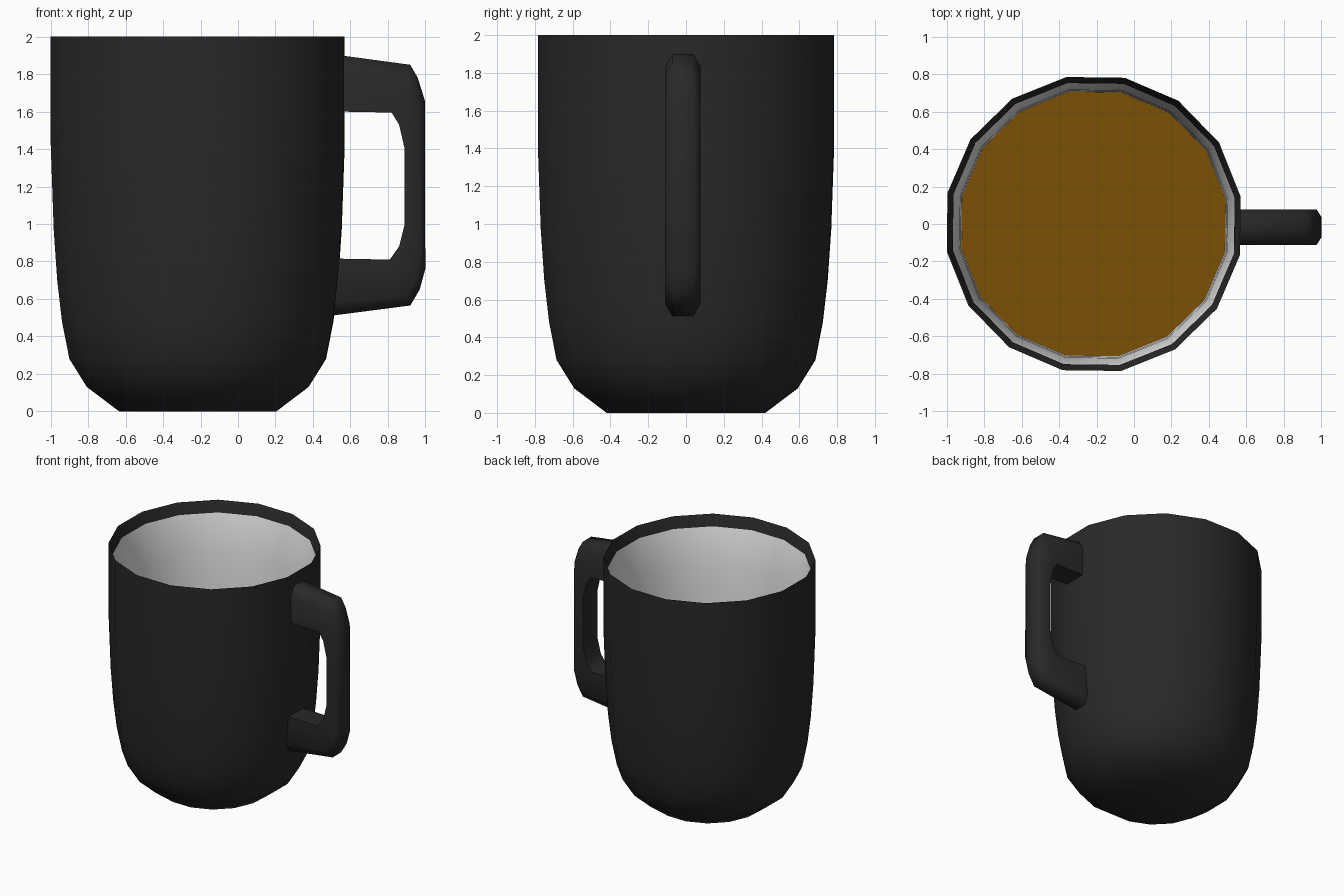
import bpy, bmesh, math

if "Cube" in bpy.data.objects:
    bpy.data.objects.remove(bpy.data.objects["Cube"])

def material(name, rgb):
    m = bpy.data.materials.new(name)
    m.diffuse_color = (*rgb, 1)
    m.use_nodes = True
    m.node_tree.nodes["Principled BSDF"].inputs["Base Color"].default_value = m.diffuse_color
    return m

black = material("black_glaze", (0.022, 0.022, 0.022))
white = material("white_inside", (0.8, 0.8, 0.8))
brown = material("coffee_brown", (0.2, 0.08, 0.001))

CX, SIDES, TURN = -0.215, 16, math.radians(10.5)

def finish(name, bm, mats, angle=40):
    me = bpy.data.meshes.new(name)
    bm.to_mesh(me)
    bm.free()
    ob = bpy.data.objects.new(name, me)
    bpy.context.collection.objects.link(ob)
    for m in mats:
        me.materials.append(m)
    bpy.ops.object.select_all(action='DESELECT')
    ob.select_set(True)
    bpy.context.view_layer.objects.active = ob
    bpy.ops.object.shade_smooth_by_angle(angle=math.radians(angle))
    return ob

def ring(bm, r, z):
    return [bm.verts.new((CX + r * math.cos(TURN + i * math.tau / SIDES),
                          r * math.sin(TURN + i * math.tau / SIDES), z)) for i in range(SIDES)]

def bridge(bm, a, b, mat=0):
    n = len(a)
    for i in range(n):
        j = (i + 1) % n
        bm.faces.new((a[i], a[j], b[j], b[i])).material_index = mat

# Cup: outer wall up to the rim, sloped dark lip, then white inside wall
outer = [(.427, 0), (.602, .13), (.697, .28), (.737, .48), (.763, .70),
         (.782, .97), (.798, 1.42), (.798, 2)]
inner = [(.765, 1.91), (.728, 1.6), (.722, 1.4), (.717, 1.14)]
bm = bmesh.new()
rings = [ring(bm, r, z) for r, z in outer + inner]
for k in range(len(rings) - 1):
    bridge(bm, rings[k], rings[k + 1], 1 if k >= len(outer) else 0)
bm.faces.new(rings[0][::-1])
finish("cup", bm, [black, white])

# Coffee surface
bm = bmesh.new()
bm.faces.new(ring(bm, .718, 1.15))
finish("coffee", bm, [brown])

# Handle: six-sided section, outer corners chamfered, swept along paired outer/inner points
path = [((.55, 1.9), (.55, 1.6)), ((.92, 1.85), (.82, 1.595)), ((.96, 1.78), (.86, 1.53)),
        ((.997, 1.66), (.89, 1.4)), ((1, .76), (.89, 1.0)), ((.97, .65), (.86, .88)),
        ((.92, .565), (.81, .81)), ((.495, .51), (.535, .815))]
section = [(0, .055), (.23, .095), (1, .095), (1, -.095), (.23, -.095), (0, -.055)]
bm = bmesh.new()
loops = [[bm.verts.new((o[0] + (i[0] - o[0]) * t, y - .017, o[1] + (i[1] - o[1]) * t))
          for t, y in section] for o, i in path]
for a, b in zip(loops, loops[1:]):
    bridge(bm, a, b)
bm.faces.new(loops[0])
bm.faces.new(loops[-1][::-1])
bmesh.ops.recalc_face_normals(bm, faces=bm.faces)
finish("handle", bm, [black], 70)
